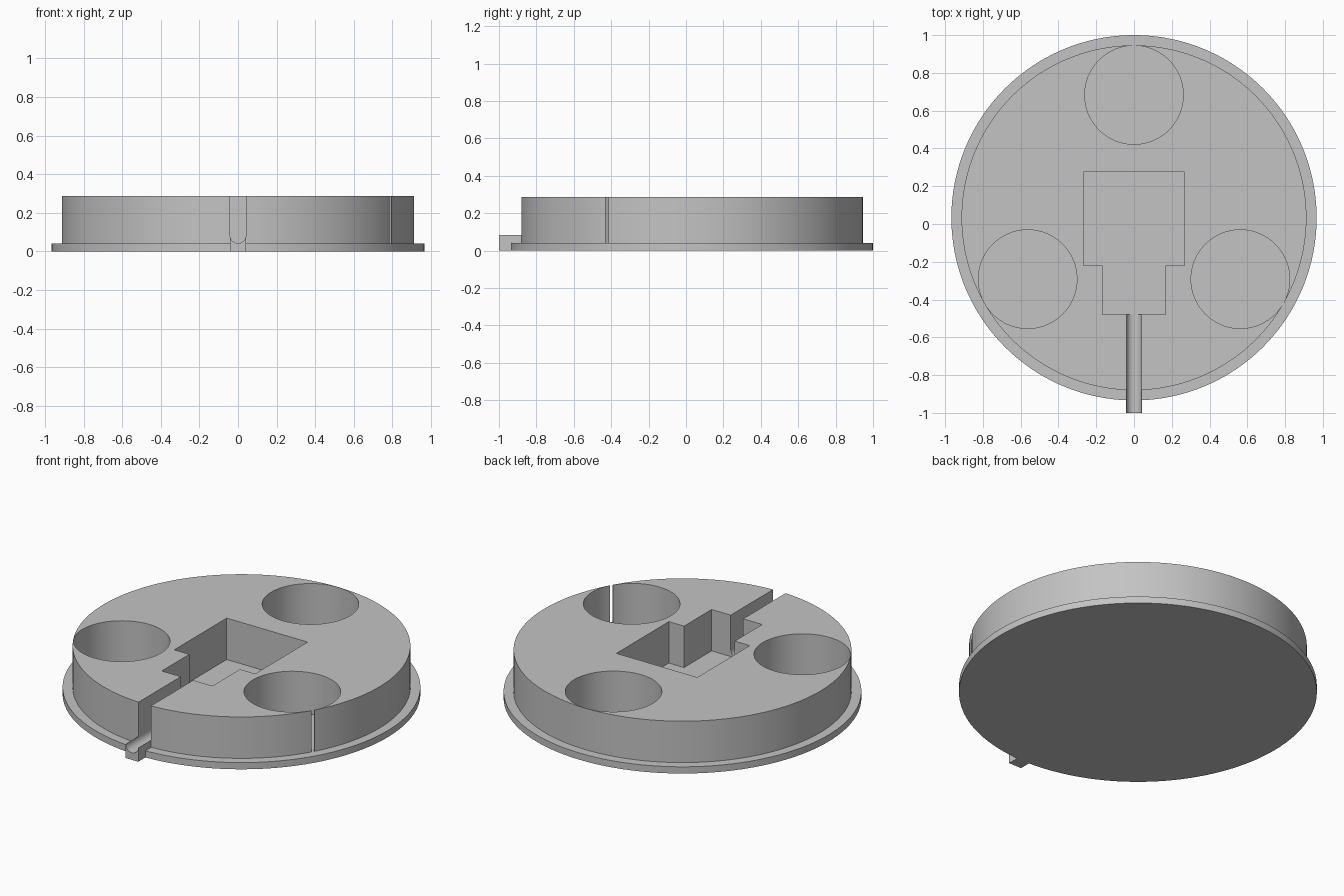
import bpy, bmesh
from math import sin, cos, pi, radians
from mathutils import Matrix

cube = bpy.data.objects.get("Cube")
if cube:
    bpy.data.objects.remove(cube, do_unlink=True)

CY = 0.033          # centre of the round base
FLOOR, TOP = 0.04, 0.287

grey = bpy.data.materials.new("plain grey")
grey.use_nodes = True
grey.diffuse_color = (0.55, 0.55, 0.55, 1)
grey.node_tree.nodes["Principled BSDF"].inputs["Base Color"].default_value = grey.diffuse_color


def prism(name, outline, low, high, matrix=Matrix()):
    """Extrude a flat outline from low to high, then place it."""
    bm = bmesh.new()
    face = bm.faces.new([bm.verts.new((x, y, low)) for x, y in outline])
    ext = bmesh.ops.extrude_face_region(bm, geom=[face])
    verts = [v for v in ext["geom"] if isinstance(v, bmesh.types.BMVert)]
    bmesh.ops.translate(bm, verts=verts, vec=(0, 0, high - low))
    bm.transform(matrix)
    bmesh.ops.recalc_face_normals(bm, faces=bm.faces)
    mesh = bpy.data.meshes.new(name)
    bm.to_mesh(mesh)
    bm.free()
    mesh.materials.append(grey)
    obj = bpy.data.objects.new(name, mesh)
    bpy.context.collection.objects.link(obj)
    return obj


def circle(x, y, r, n):
    return [(x + r * cos(2 * pi * i / n), y + r * sin(2 * pi * i / n)) for i in range(n)]


def rect(x0, x1, y0, y1):
    return [(x0, y0), (x1, y0), (x1, y1), (x0, y1)]


def combine(target, tool, operation):
    """Apply one boolean and remove the tool."""
    mod = target.modifiers.new("shape", "BOOLEAN")
    mod.operation, mod.solver, mod.object = operation, "EXACT", tool
    bpy.context.view_layer.objects.active = target
    bpy.ops.object.modifier_apply(modifier=mod.name)
    bpy.data.objects.remove(tool, do_unlink=True)


# Flange with the thick round body and the spout block
base = prism("round_base", circle(0, CY, 0.967, 160), 0, FLOOR)
combine(base, prism("body", circle(0, CY, 0.913, 160), 0.02, TOP), "UNION")
combine(base, prism("spout", rect(-0.042, 0.042, -1, -0.8), 0, 0.083), "UNION")

# Three round wells, the front two opening to the rim by a narrow slit
for angle in (90, 210, 330):
    a = radians(angle)
    combine(base, prism("well", circle(0.65 * cos(a), CY + 0.65 * sin(a), 0.261, 96),
                        FLOOR, 0.5), "DIFFERENCE")
    if angle != 90:
        place = Matrix.Translation((0, CY, 0)) @ Matrix.Rotation(a, 4, "Z")
        combine(base, prism("slit", rect(0.87, 0.95, -0.009, 0.009), FLOOR, 0.5, place),
                "DIFFERENCE")

# Stepped central pocket
pocket = [(-0.267, 0.275), (-0.267, -0.22), (-0.167, -0.22), (-0.167, -0.48)]
pocket += [(-x, y) for x, y in reversed(pocket)]
combine(base, prism("pocket", pocket, FLOOR, 0.5), "DIFFERENCE")

# Round-bottomed channel running from the pocket out through the spout
channel = [(0.041 * cos(pi + pi * i / 24), 0.083 + 0.041 * sin(pi + pi * i / 24))
           for i in range(25)] + [(0.041, 0.5), (-0.041, 0.5)]
combine(base, prism("channel", channel, 0.4, 1.1, Matrix.Rotation(pi / 2, 4, "X")),
        "DIFFERENCE")

# Smooth curved walls, keep the edges crisp
bpy.ops.object.select_all(action="DESELECT")
base.select_set(True)
bpy.context.view_layer.objects.active = base
bpy.ops.object.shade_smooth_by_angle(angle=radians(30))
